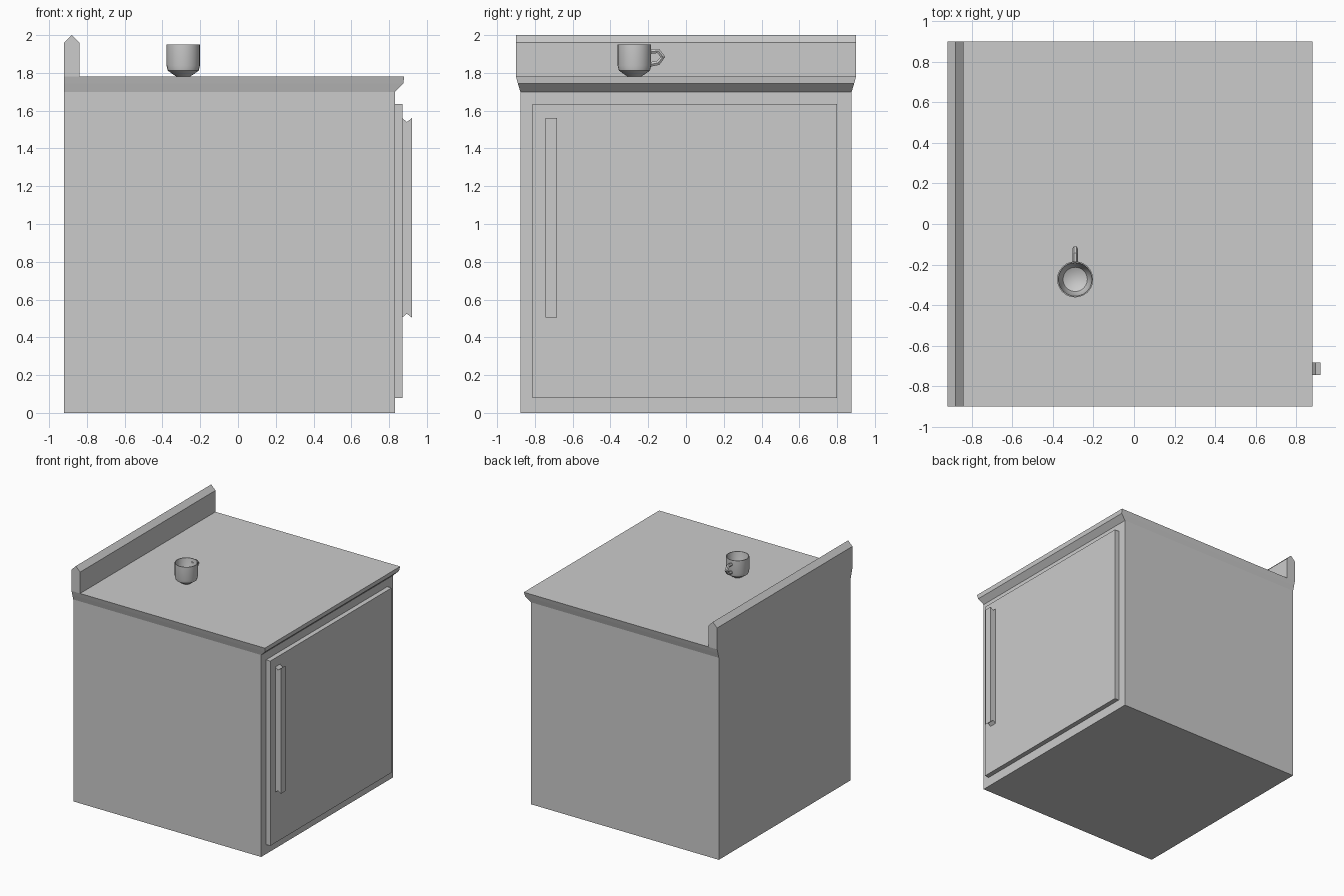
import bpy, bmesh
from math import cos, sin, pi

if "Cube" in bpy.data.objects:
    bpy.data.objects.remove(bpy.data.objects["Cube"])


def make_object(name, verts, faces):
    mesh = bpy.data.meshes.new(name)
    mesh.from_pydata(verts, [], faces)
    bm = bmesh.new()
    bm.from_mesh(mesh)
    bmesh.ops.recalc_face_normals(bm, faces=bm.faces)
    bm.to_mesh(mesh)
    bm.free()
    obj = bpy.data.objects.new(name, mesh)
    bpy.context.collection.objects.link(obj)
    return obj


def loft(name, rings):
    """Join equal-sized rings of points and cap both ends."""
    n = len(rings[0])
    verts = [p for ring in rings for p in ring]
    faces = [(r * n + i, r * n + (i + 1) % n, (r + 1) * n + (i + 1) % n, (r + 1) * n + i)
             for r in range(len(rings) - 1) for i in range(n)]
    faces += [tuple(range(n)), tuple(range(len(verts) - n, len(verts)))]
    return make_object(name, verts, faces)


def rect(x0, x1, y0, y1, z):
    return [(x0, y0, z), (x1, y0, z), (x1, y1, z), (x0, y1, z)]


def box(name, x0, x1, y0, y1, z0, z1):
    return loft(name, [rect(x0, x1, y0, y1, z) for z in (z0, z1)])


def extrude_y(name, profile, y0, y1):
    return loft(name, [[(x, y, z) for x, z in profile] for y in (y0, y1)])


# Cabinet body and raised door panel
box("cabinet_body", -0.92, 0.83, -0.877, 0.877, 0, 1.70)
box("door", 0.83, 0.87, -0.813, 0.80, 0.08, 1.635)

# Worktop flaring out on the sides and over the door
loft("worktop", [rect(-0.92, x, -y, y, z) for x, y, z in
                 ((0.83, 0.877, 1.70), (0.875, 0.89, 1.743), (0.88, 0.90, 1.78))])

# Backsplash with a ridged top
extrude_y("backsplash", [(-0.92, 1.78), (-0.84, 1.78), (-0.84, 1.96),
                         (-0.88, 2.0), (-0.92, 1.96)], -0.90, 0.90)

# Door handle with notched ends
extrude_y("door_handle", [(0.87, 0.505), (0.894, 0.525), (0.92, 0.505),
                          (0.92, 1.56), (0.894, 1.54), (0.87, 1.56)], -0.745, -0.682)

# Cup turned from an outer and inner profile
CX, CY, SIDES = -0.29, -0.273, 24
cup_profile = [(0.035, 1.78), (0.055, 1.793), (0.082, 1.812), (0.089, 1.84), (0.089, 1.95),
               (0.083, 1.95), (0.071, 1.84), (0.06, 1.815), (0.03, 1.80)]
cup = loft("cup", [[(CX + r * cos(2 * pi * i / SIDES), CY + r * sin(2 * pi * i / SIDES), z)
                    for i in range(SIDES)] for r, z in cup_profile])
bpy.context.view_layer.objects.active = cup
cup.select_set(True)
bpy.ops.object.shade_smooth_by_angle(angle=0.5)

# Angular cup handle swept along a short path
curve = bpy.data.curves.new("cup_handle", 'CURVE')
curve.dimensions = '3D'
curve.bevel_depth = 0.014
curve.bevel_resolution = 1
curve.use_fill_caps = True
path = [(-0.195, 1.912), (-0.147, 1.916), (-0.122, 1.885), (-0.147, 1.853), (-0.195, 1.844)]
spline = curve.splines.new('POLY')
spline.points.add(len(path) - 1)
for point, (y, z) in zip(spline.points, path):
    point.co = (CX, y, z, 1)
spline.use_smooth = False
bpy.context.collection.objects.link(bpy.data.objects.new("cup_handle", curve))
